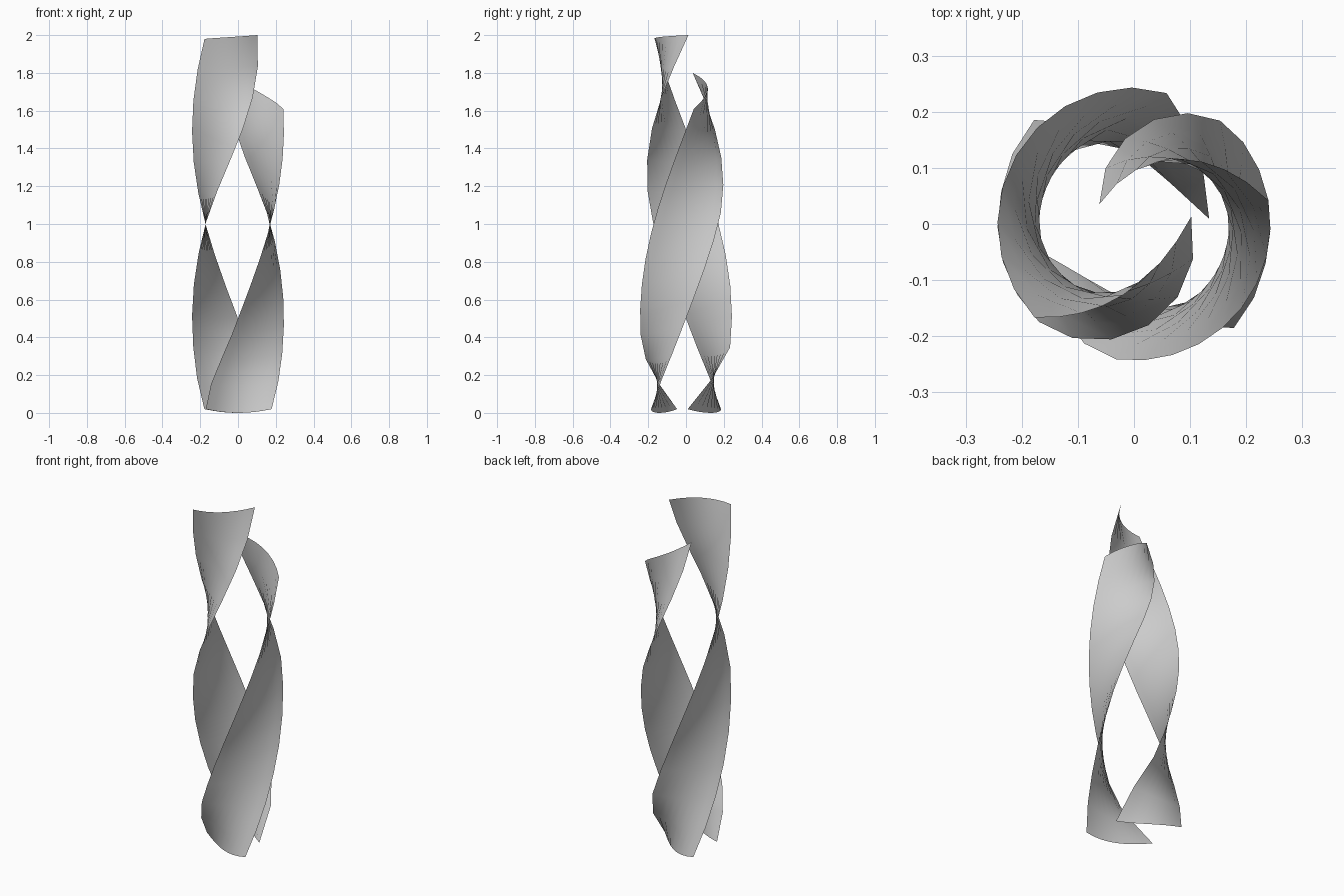
import bpy, math

if "Cube" in bpy.data.objects:
    bpy.data.objects.remove(bpy.data.objects["Cube"])

ROWS, COLS = 12, 8
R = 0.172          # distance of ribbon middle from the axis, also its half width


def ribbon(name, phase, top_low, top_high, top_curl, top_slide, foot_curl, foot_slide):
    """Flat strip winding a half turn round the axis, with edges curling inward at the ends."""
    verts, faces = [], []
    for i in range(ROWS + 1):
        for j in range(COLS + 1):
            s = 2 * j / COLS - 1                       # -1 trailing edge, +1 leading edge
            lead, trail = ((1 + s) / 2) ** 2, ((1 - s) / 2) ** 2
            z0 = 0.02 * s * s
            z1 = top_low + (top_high - top_low) * ((1 + s) / 2) ** 0.85
            z = z0 + (z1 - z0) * i / ROWS
            a = math.radians(phase + 90 * z)
            # leading edge curls in above mid height, trailing edge near the foot
            up = max(0.0, z - 1)
            dn = max(0.0, 1 - z / 0.36)
            inward = top_curl * up ** 1.6 * lead + foot_curl * dn ** 1.3 * trail
            inward -= 0.02 * dn * lead
            side = R * s - top_slide * up ** 1.4 * lead + foot_slide * dn * trail
            r = R - inward
            verts.append((r * math.cos(a) - side * math.sin(a),
                          r * math.sin(a) + side * math.cos(a), z))
    n = COLS + 1
    for i in range(ROWS):
        for j in range(COLS):
            k = i * n + j
            faces.append((k, k + 1, k + n + 1, k + n))
    mesh = bpy.data.meshes.new(name)
    mesh.from_pydata(verts, [], faces)
    mesh.shade_smooth()
    obj = bpy.data.objects.new(name, mesh)
    bpy.context.collection.objects.link(obj)
    return obj


# Ribbon starting at the front, with a slanted shorter top
ribbon("front_ribbon", -90, 1.61, 1.80, 0.225, 0.14, 0.14, 0.0)
# Ribbon starting at the back, reaching full height
ribbon("back_ribbon", 90, 1.98, 2.00, 0.185, 0.07, 0.18, 0.04)
